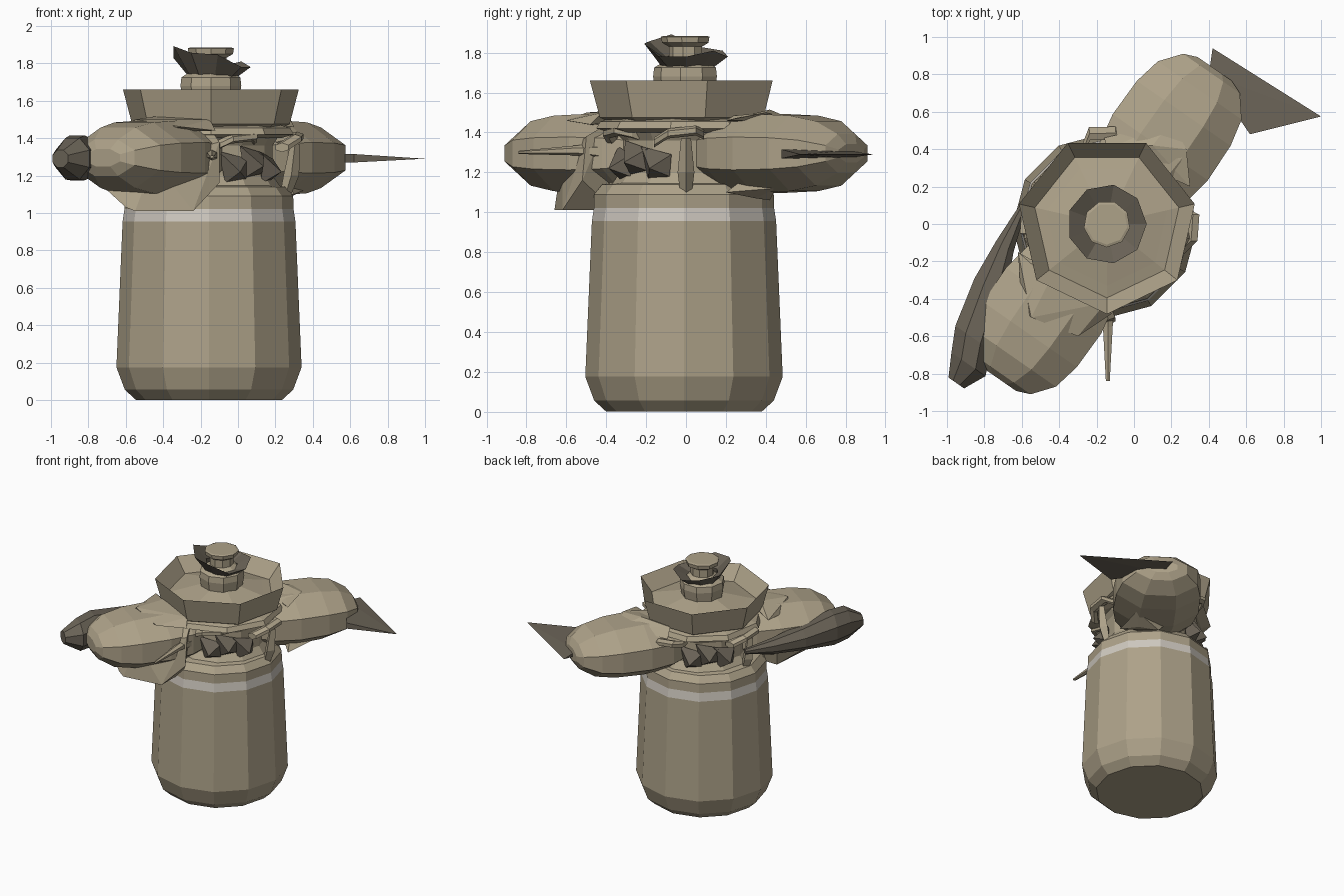
import bpy, bmesh, math
from mathutils import Vector

if "Cube" in bpy.data.objects:
    bpy.data.objects.remove(bpy.data.objects["Cube"])


def material(name, rgb):
    m = bpy.data.materials.new(name)
    m.diffuse_color = (*rgb, 1)
    m.use_nodes = True
    m.node_tree.nodes["Principled BSDF"].inputs["Base Color"].default_value = m.diffuse_color
    return m


TAN = material("tan", (0.42, 0.36, 0.25))
DARK = material("dark_brown", (0.145, 0.125, 0.095))
PALE = material("pale_band", (0.62, 0.58, 0.52))
CX, CY = -0.145, 0.0
AX = Vector((0.57, 0.82, 0)).normalized()      # direction of the two arms
SIDE = Vector((AX.y, -AX.x, 0))


def make(name, bm, *mats):
    bmesh.ops.recalc_face_normals(bm, faces=bm.faces[:])
    me = bpy.data.meshes.new(name)
    bm.to_mesh(me)
    bm.free()
    ob = bpy.data.objects.new(name, me)
    bpy.context.collection.objects.link(ob)
    for m in mats:
        me.materials.append(m)
    return ob


def skin(bm, rings, caps=True):
    """Bridge rings of points with quads and close both ends."""
    vs = [[bm.verts.new(p) for p in r] for r in rings]
    n = len(vs[0])
    for a, b in zip(vs, vs[1:]):
        for i in range(n):
            j = (i + 1) % n
            bm.faces.new((a[i], a[j], b[j], b[i]))
    if caps:
        bm.faces.new(vs[0])
        bm.faces.new(vs[-1])


def lathe(name, profile, sides, start, mats, cx=CX, cy=CY, band=None):
    bm = bmesh.new()
    ang = [math.radians(start) + math.tau * i / sides for i in range(sides)]
    skin(bm, [[(cx + r * math.cos(a), cy + r * math.sin(a), z) for a in ang]
              for r, z in profile])
    if band:
        for f in bm.faces:
            if band[0] < f.calc_center_median().z < band[1]:
                f.material_index = 1
    return make(name, bm, *mats)


def loft(name, stations, side, sides, mat):
    """Sections (centre, half width, half height) strung along a path."""
    bm = bmesh.new()
    ang = [math.tau * (i + 0.5) / sides for i in range(sides)]
    skin(bm, [[Vector(c) + side * (w * math.cos(a)) + Vector((0, 0, h * math.sin(a)))
               for a in ang] for c, w, h in stations])
    return make(name, bm, mat)


def hull(name, pts, mat):
    bm = bmesh.new()
    for p in pts:
        bm.verts.new(p)
    res = bmesh.ops.convex_hull(bm, input=bm.verts[:])
    inside = [v for v in bm.verts if not v.link_faces]
    bmesh.ops.delete(bm, geom=inside, context='VERTS')
    return make(name, bm, mat)


# Jar body with a pale band under the shoulder
lathe("jar_body", [(0.39, 0), (0.45, 0.055), (0.495, 0.175), (0.462, 0.955),
                   (0.452, 1.02), (0.45, 1.09), (0.41, 1.14), (0.34, 1.15)],
      12, -90, (TAN, PALE), -0.155, -0.01, (0.96, 1.02))

# Neck core and the thin collar below the dish
lathe("neck_core", [(0.38, 1.13), (0.33, 1.2), (0.33, 1.36), (0.38, 1.44)],
      12, -90, (TAN,))
lathe("collar", [(0.38, 1.40), (0.45, 1.42), (0.43, 1.455), (0.36, 1.475)],
      9, -90, (TAN,))

# Seven-sided open dish
lathe("dish", [(0.40, 1.46), (0.432, 1.475), (0.482, 1.66), (0.395, 1.55),
               (0.33, 1.565), (0.15, 1.61)], 7, -90, (TAN,))

# Stacked knob on the dish
lathe("knob", [(0.15, 1.59), (0.165, 1.68), (0.16, 1.725), (0.12, 1.75),
               (0.085, 1.77), (0.085, 1.83), (0.12, 1.85), (0.125, 1.88),
               (0.11, 1.885)], 9, -90, (TAN,))

# Flared dark ruffle around the knob, higher toward the front left
bm = bmesh.new()
N = 9
inner, outer, lip = [], [], []
for i in range(N):
    a = math.tau * i / N
    lift = 0.085 * max(0, math.cos(a - math.radians(215))) + (0.015 if i % 2 else -0.015)
    d = Vector((math.cos(a), math.sin(a), 0))
    c = Vector((CX, CY, 0))
    inner.append(c + d * 0.12 + Vector((0, 0, 1.715 + lift * 0.2)))
    outer.append(c + d * 0.213 + Vector((0, 0, 1.795 + lift)))
    lip.append(c + d * 0.115 + Vector((0, 0, 1.755 + lift * 0.4)))
skin(bm, [inner, outer, lip, inner], caps=False)
bmesh.ops.remove_doubles(bm, verts=bm.verts[:], dist=0.0001)
make("ruffle", bm, DARK)

# Two bulky arms on opposite sides
sections = [(0.12, 0.19, 0.15), (0.32, 0.30, 0.20), (0.50, 0.335, 0.215),
            (0.72, 0.33, 0.205), (0.87, 0.295, 0.175), (0.98, 0.20, 0.105),
            (1.01, 0.12, 0.05)]
for name, s in (("back_arm", 1), ("front_arm", -1)):
    loft(name, [(Vector((CX, CY, 1.295)) + AX * (s * d), w, h)
                for d, w, h in sections], SIDE, 8, TAN)

# Flat pointed blade on the back arm
hull("back_blade", [(0.42, 0.94, 1.29), (0.40, 0.80, 1.31), (0.40, 0.80, 1.27),
                    (0.62, 0.48, 1.315), (0.62, 0.48, 1.27), (1.0, 0.575, 1.29)], DARK)

# Long dark spindle lying beside the front arm
loft("side_spindle", [((-0.59, 0.10, 1.30), 0.02, 0.02), ((-0.69, -0.12, 1.29), 0.06, 0.06),
                      ((-0.77, -0.35, 1.29), 0.11, 0.09), ((-0.86, -0.61, 1.295), 0.125, 0.13),
                      ((-0.885, -0.75, 1.29), 0.12, 0.12), ((-0.95, -0.85, 1.29), 0.055, 0.05)],
     SIDE, 8, DARK)

# Draped flap hanging below the front arm
hull("sleeve_flap", [(-0.60, -0.64, 1.03), (-0.55, -0.66, 1.01), (-0.24, -0.62, 1.01),
                     (-0.55, -0.36, 1.01), (-0.24, -0.36, 1.01), (-0.10, -0.52, 1.16),
                     (-0.72, -0.58, 1.14), (-0.10, -0.50, 1.38), (-0.14, -0.40, 1.44),
                     (-0.60, -0.30, 1.28), (-0.45, -0.62, 1.28)], TAN)
# Folded cloth over the shoulders
hull("front_shoulder_fold", [(-0.55, -0.50, 1.50), (-0.45, -0.30, 1.515), (-0.15, -0.42, 1.50),
                             (-0.12, -0.48, 1.44), (-0.62, -0.15, 1.46), (-0.60, -0.45, 1.43),
                             (-0.30, -0.60, 1.46)], TAN)
hull("back_shoulder_fold", [(0.28, 0.40, 1.50), (0.10, 0.42, 1.515), (-0.14, 0.40, 1.49),
                            (0.20, 0.55, 1.46), (0.30, 0.20, 1.46), (-0.16, 0.46, 1.42)], TAN)
hull("back_sleeve_flap", [(0.25, 0.35, 1.07), (0.12, 0.42, 1.06), (0.30, 0.20, 1.10),
                          (0.35, 0.45, 1.12), (0.05, 0.45, 1.14), (0.20, 0.40, 1.25)], TAN)

# Thin spike on the front
loft("front_spike", [((-0.14, -0.36, 1.30), 0.045, 0.05), ((-0.14, -0.55, 1.31), 0.03, 0.025),
                     ((-0.14, -0.84, 1.30), 0.012, 0.008)], Vector((1, 0, 0)), 6, TAN)

# Curved grips and hanging fangs around the neck
for label, deg, r in (("right", 0, 0.43), ("back", 95, 0.46),
                      ("front", -62, 0.37), ("left", 180, 0.40)):
    a = math.radians(deg)
    d = Vector((math.cos(a), math.sin(a), 0))
    t = Vector((-d.y, d.x, 0))
    base = Vector((CX, CY, 0))
    loft(label + "_grip", [(base + d * (r + o) + t * u + Vector((0, 0, z)), 0.04, 0.025)
                           for u, o, z in ((-0.16, -0.05, 1.35), (-0.09, 0.02, 1.395),
                                           (0.05, 0.03, 1.41), (0.09, -0.05, 1.39))],
         d, 6, TAN)
    if label in ("right", "left"):
        bm = bmesh.new()
        skin(bm, [[base + d * (r + o + w * x) + t * (w * y) + Vector((0, 0, z))
                   for x, y in ((1, 0), (0, 1), (-1, 0), (0, -1))]
                  for o, w, z in ((0.02, 0.025, 1.37), (0.0, 0.042, 1.2),
                                  (-0.03, 0.03, 1.10), (-0.03, 0.01, 1.07))])
        make(label + "_fang", bm, TAN)

# Dark shards tucked into the neck recess, front right and back left
for label, s in (("front", 1), ("back", -1)):
    for k, deg in enumerate((-68, -48, -26)):
        a = math.radians(deg) + (0 if s == 1 else math.pi)
        d = Vector((math.cos(a), math.sin(a), 0))
        t = Vector((-d.y, d.x, 0))
        c = Vector((CX, CY, 1.25 + 0.03 * (k % 2))) + d * 0.33
        up = Vector((0, 0, 1))
        hull(f"{label}_shard_{k + 1}",
             [c + d * 0.09 - up * 0.03, c - t * 0.09 + up * 0.08, c + t * 0.08 + up * 0.04,
              c - t * 0.05 - up * 0.09, c + t * 0.07 - up * 0.07, c - d * 0.05], DARK)
